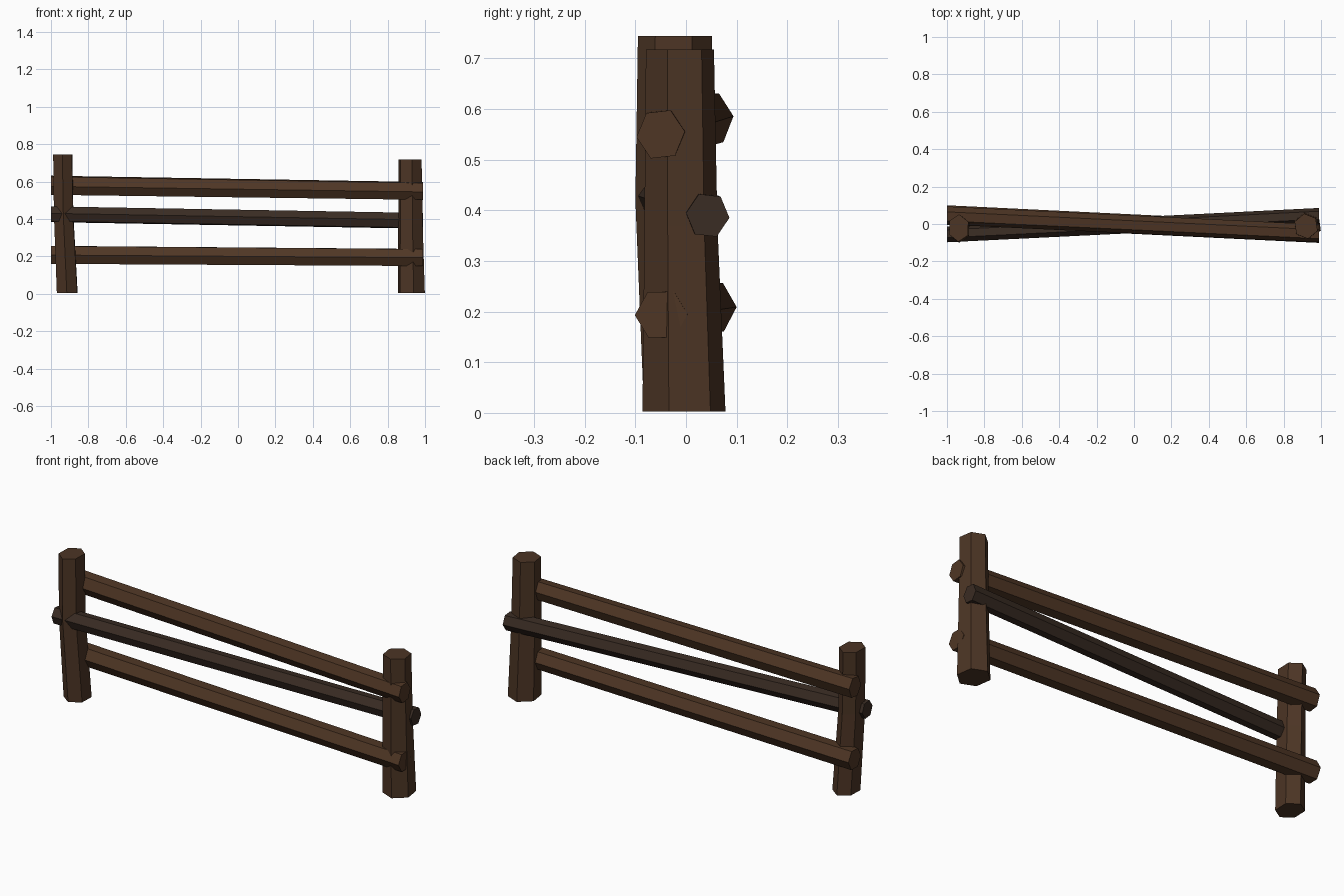
import bpy, bmesh
from math import cos, sin, radians

if "Cube" in bpy.data.objects:
    bpy.data.objects.remove(bpy.data.objects["Cube"])


def material(name, color):
    m = bpy.data.materials.new(name)
    m.diffuse_color = (*color, 1)
    m.use_nodes = True
    m.node_tree.nodes["Principled BSDF"].inputs["Base Color"].default_value = m.diffuse_color
    return m


def log(name, rings, axis, angle, mat):
    """Six-sided log through rings of (centre, radius_a, radius_b)."""
    bm = bmesh.new()
    loops = []
    for (x, y, z), ra, rb in rings:
        loop = []
        for i in range(6):
            t = radians(angle + 60 * i)
            a, b = ra * cos(t), rb * sin(t)
            loop.append(bm.verts.new((x + a, y + b, z) if axis == 'Z' else (x, y + a, z + b)))
        loops.append(loop)
    for low, high in zip(loops, loops[1:]):
        for i in range(6):
            j = (i + 1) % 6
            bm.faces.new((low[i], low[j], high[j], high[i]))
    bm.faces.new(loops[0][::-1])
    bm.faces.new(loops[-1])
    bmesh.ops.recalc_face_normals(bm, faces=bm.faces)
    mesh = bpy.data.meshes.new(name)
    bm.to_mesh(mesh)
    bm.free()
    mesh.materials.append(mat)
    bpy.context.collection.objects.link(bpy.data.objects.new(name, mesh))


post_wood = material("post_wood", (0.072, 0.035, 0.018))
rail_wood = material("rail_wood", (0.078, 0.037, 0.018))
dark_wood = material("dark_wood", (0.042, 0.025, 0.017))

# Slightly crooked upright posts
log("left_post", [((-0.913, -0.008, 0.004), 0.063, 0.075),
                  ((-0.932, -0.025, 0.42), 0.059, 0.075),
                  ((-0.937, -0.022, 0.744), 0.058, 0.073)], 'Z', 28, post_wood)
log("right_post", [((0.927, -0.004, 0.003), 0.077, 0.083),
                   ((0.922, -0.010, 0.37), 0.070, 0.073),
                   ((0.920, -0.012, 0.718), 0.066, 0.068)], 'Z', 39, post_wood)

# Rails crossing from one face of the posts to the other
log("top_rail", [((-1.0, 0.045, 0.580), 0.049, 0.056),
                 ((0.99, -0.050, 0.550), 0.048, 0.052)], 'X', 6, rail_wood)
log("middle_rail", [((-1.0, -0.056, 0.425), 0.042, 0.046),
                    ((0.99, 0.043, 0.390), 0.043, 0.046)], 'X', -6, dark_wood)
log("bottom_rail", [((-1.0, 0.048, 0.208), 0.052, 0.055),
                    ((0.99, -0.049, 0.194), 0.052, 0.052)], 'X', 1, rail_wood)
